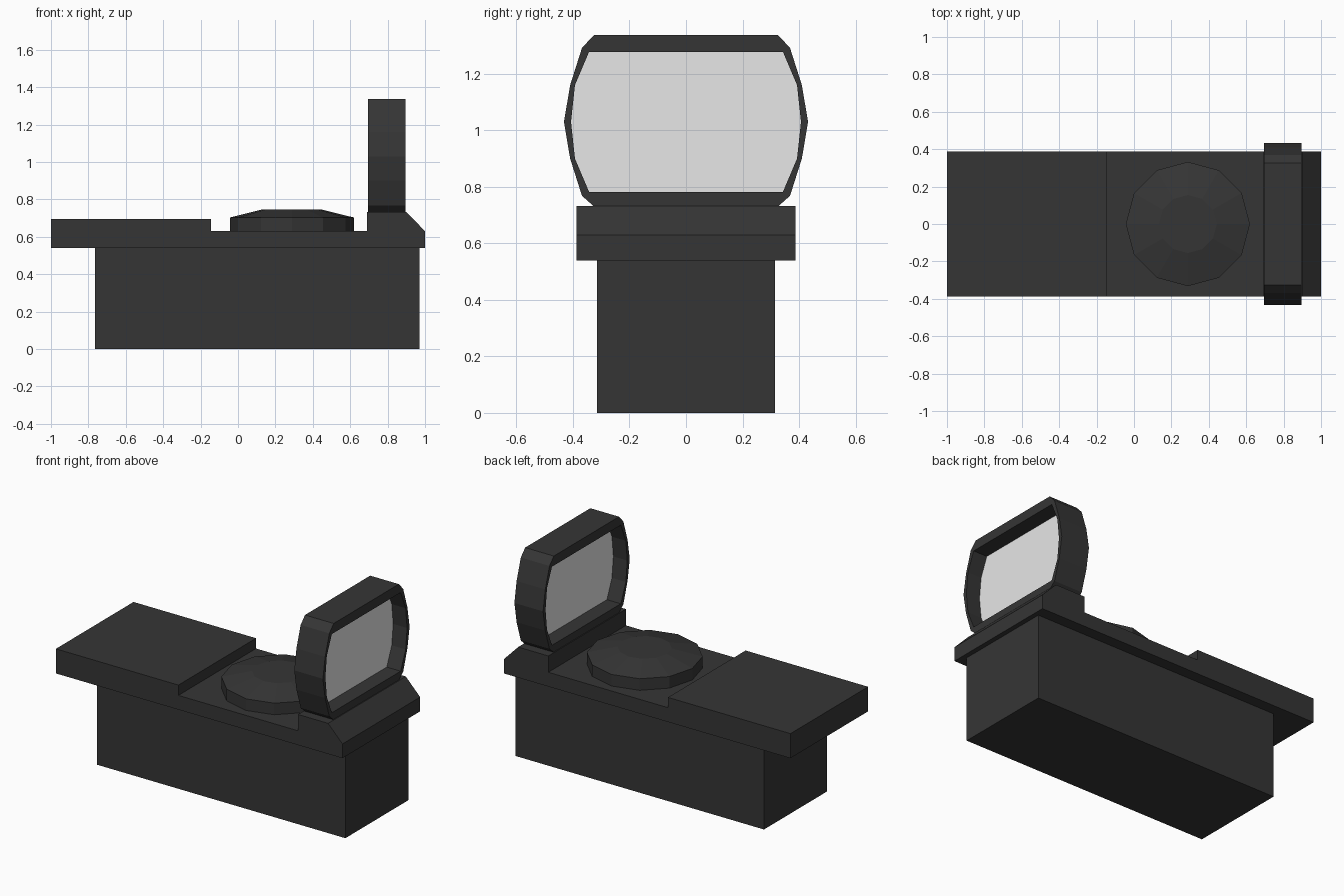
import bpy, bmesh, math

if "Cube" in bpy.data.objects:
    bpy.data.objects.remove(bpy.data.objects["Cube"])


def material(name, rgb):
    m = bpy.data.materials.new(name)
    m.diffuse_color = (*rgb, 1)
    m.use_nodes = True
    m.node_tree.nodes["Principled BSDF"].inputs["Base Color"].default_value = m.diffuse_color
    return m


BLACK = material("matte black", (0.036, 0.036, 0.036))
GLASS = material("pale glass", (0.8, 0.8, 0.8))


def finish(name, bm, mat):
    bmesh.ops.recalc_face_normals(bm, faces=bm.faces)
    me = bpy.data.meshes.new(name)
    bm.to_mesh(me)
    bm.free()
    me.materials.append(mat)
    ob = bpy.data.objects.new(name, me)
    bpy.context.collection.objects.link(ob)
    return ob


def loft(name, rings, mat, closed=False):
    """Skin a list of equal-length rings; cap the ends, or join last to first."""
    bm = bmesh.new()
    vs = [[bm.verts.new(p) for p in r] for r in rings]
    n = len(rings[0])
    pairs = list(zip(vs, vs[1:] + vs[:1])) if closed else list(zip(vs, vs[1:]))
    for a, b in pairs:
        for i in range(n):
            j = (i + 1) % n
            bm.faces.new((a[i], a[j], b[j], b[i]))
    if not closed:
        bm.faces.new(vs[0])
        bm.faces.new(vs[-1])
    return finish(name, bm, mat)


def along_y(profile, half):
    return [[(x, y, z) for x, z in profile] for y in (-half, half)]


def at_x(outline, x):
    return [(x, y, z) for y, z in outline]


def mirrored(half):
    """Close a right-hand outline (y, z) with its mirror image."""
    return half + [(-y, z) for y, z in reversed(half)]


# Lower body block
loft("body_block", along_y([(-0.765, 0), (0.97, 0), (0.97, 0.54), (-0.765, 0.54)], 0.315), BLACK)

# Stepped top plate with raised rear deck and chamfered lens mount
loft("top_plate", along_y([(-1, 0.54), (1, 0.54), (1, 0.63), (0.9, 0.733), (0.69, 0.733),
                           (0.69, 0.63), (-0.145, 0.63), (-0.145, 0.695), (-1, 0.695)], 0.387), BLACK)


# Twelve-sided dial with sloping cap
def circle(r, z):
    return [(0.288 + r * math.cos(k * math.pi / 6), r * math.sin(k * math.pi / 6), z) for k in range(12)]


loft("dial", [circle(0.332, 0.62), circle(0.332, 0.703), circle(0.155, 0.747)], BLACK)

# Lens frame: open ring swept through its thickness
outer = mirrored([(0.325, 1.338), (0.368, 1.292), (0.41, 1.16), (0.432, 1.03),
                  (0.41, 0.90), (0.368, 0.768), (0.325, 0.73)])
inner = mirrored([(0.30, 1.278), (0.343, 1.278), (0.393, 1.16), (0.407, 1.03),
                  (0.393, 0.90), (0.343, 0.782), (0.30, 0.782)])
X0, X1 = 0.695, 0.895
loft("lens_frame", [at_x(outer, X0), at_x(outer, X1), at_x(inner, X1), at_x(inner, X0)], BLACK, closed=True)

# Glass pane in the middle of the frame
loft("lens_glass", [at_x(inner, 0.792), at_x(inner, 0.798)], GLASS)
